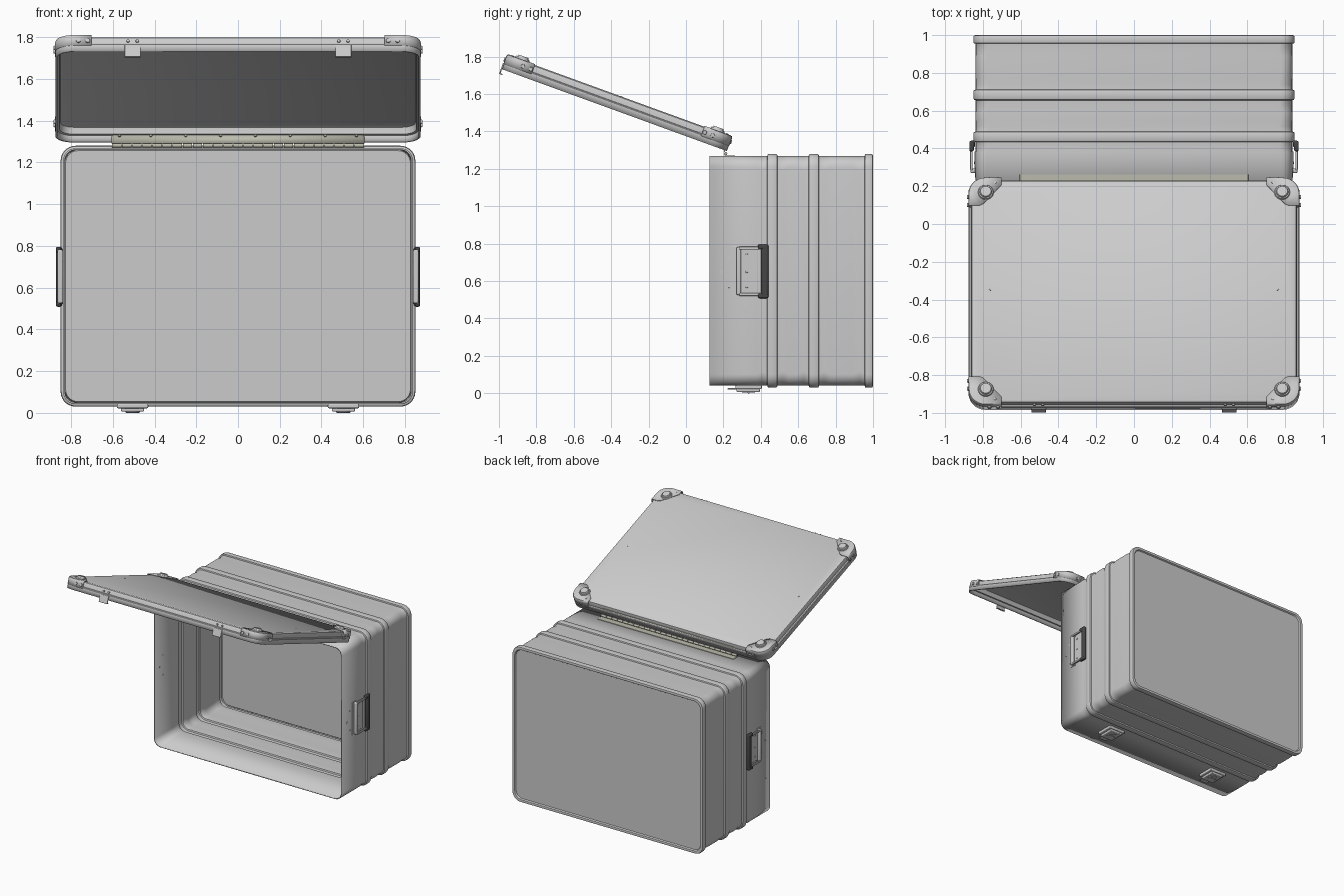
import bpy, bmesh
from math import pi, sin, cos, radians
from mathutils import Matrix, Vector

if "Cube" in bpy.data.objects:
    bpy.data.objects.remove(bpy.data.objects["Cube"])

I = Matrix.Identity(4)
BODY = Matrix.Translation((0, 0, 0.655)) @ Matrix.Rotation(-pi / 2, 4, 'X')      # local z runs to the back
LID = Matrix.Translation((0, -0.355, 1.59)) @ Matrix.Rotation(radians(-20), 4, 'X')  # local z = lid top


def material(name, col):
    m = bpy.data.materials.new(name)
    m.diffuse_color = (*col, 1)
    m.use_nodes = True
    m.node_tree.nodes["Principled BSDF"].inputs["Base Color"].default_value = m.diffuse_color
    return m


DARK = material("dark_rubber", (0.06, 0.06, 0.06))
BRASS = material("hinge_metal", (0.5, 0.5, 0.42))


def finish(name, bm, M=I, mat=None, bevel=0, shell=0):
    bmesh.ops.recalc_face_normals(bm, faces=bm.faces)
    me = bpy.data.meshes.new(name)
    bm.to_mesh(me)
    bm.free()
    ob = bpy.data.objects.new(name, me)
    bpy.context.collection.objects.link(ob)
    ob.matrix_world = M
    if mat:
        me.materials.append(mat)
    if shell:
        mod = ob.modifiers.new("shell", 'SOLIDIFY')
        mod.thickness, mod.offset = shell, -1
    if bevel:
        mod = ob.modifiers.new("bevel", 'BEVEL')
        mod.width, mod.segments = bevel, 3
    return ob


def arc(cx, cy, r, a0, n=7):
    return [(cx + r * cos(a0 + pi / 2 * i / n), cy + r * sin(a0 + pi / 2 * i / n)) for i in range(n + 1)]


def loft(name, hx, hy, sections, M, shell):
    """Sheet through rounded rectangles (offset, height, corner radius); last one is capped."""
    bm = bmesh.new()
    prev = None
    for off, t, r in sections:
        x, y = hx + off - r, hy + off - r
        pts = arc(x, y, r, 0) + arc(-x, y, r, pi / 2) + arc(-x, -y, r, pi) + arc(x, -y, r, 1.5 * pi)
        ring = [bm.verts.new((*p, t)) for p in pts]
        if prev:
            for i in range(len(ring)):
                j = (i + 1) % len(ring)
                bm.faces.new((prev[i], prev[j], ring[j], ring[i]))
        prev = ring
    bm.faces.new(prev)
    return finish(name, bm, M, shell=shell)


def box(name, lo, hi, M=I, mat=None, bevel=0):
    bm = bmesh.new()
    bmesh.ops.create_cube(bm, size=1)
    lo, hi = Vector(lo), Vector(hi)
    for v in bm.verts:
        v.co = Vector([(lo[i] + hi[i]) / 2 + v.co[i] * abs(hi[i] - lo[i]) for i in range(3)])
    return finish(name, bm, M, mat, bevel)


def cylinders(name, items, M=I, mat=None, seg=16):
    """One object from (centre, axis, radius1, radius2, depth)."""
    bm = bmesh.new()
    for c, axis, r1, r2, d in items:
        rot = Vector((0, 0, 1)).rotation_difference(Vector(axis)).to_matrix().to_4x4()
        bmesh.ops.create_cone(bm, cap_ends=True, segments=seg, radius1=r1, radius2=r2, depth=d,
                              matrix=Matrix.Translation(c) @ rot)
    return finish(name, bm, M, mat)


# Case body: ribbed thin shell, open to the front
sections = [(0, 0.125, 0.06), (0, 0.38, 0.06), (0, 0.41, 0.075), (0, 0.434, 0.06)]
for a, b in ((0.434, 0.49), (0.655, 0.712)):
    sections += [(0.009, a + 0.003, 0.07), (0.012, a + 0.01, 0.072), (0.012, b - 0.01, 0.072),
                 (0.009, b - 0.003, 0.07), (0, b, 0.06), (0, b + 0.025, 0.075), (0, b + 0.06, 0.06)]
    if b < 0.6:
        sections += [(0, 0.59, 0.06), (0, 0.63, 0.075), (0, 0.655, 0.06)]
sections += [(0, 0.89, 0.06), (0, 0.93, 0.075), (0, 0.955, 0.06), (0.01, 0.957, 0.07), (0.012, 0.963, 0.072),
             (0.012, 0.99, 0.072), (0.009, 0.998, 0.07), (0, 1.0, 0.065), (-0.01, 0.998, 0.06),
             (-0.016, 0.988, 0.055)]
loft("case_body", 0.838, 0.613, sections, BODY, 0.008)

# Lid: stepped shallow tray, tilted open
HX, HY = 0.875, 0.64
loft("lid", HX, HY, [(0, -0.081, 0.09), (0, -0.046, 0.09), (-0.004, -0.041, 0.086), (-0.013, -0.039, 0.078),
                     (-0.014, -0.016, 0.077), (-0.018, -0.006, 0.073), (-0.028, 0, 0.063)], LID, 0.01)

# Corner plates with folded side flaps
feet, rivets = [], []
for n, (sx, sy) in enumerate(((1, 1), (-1, 1), (-1, -1), (1, -1))):
    bm = bmesh.new()
    ex, ey = HX + 0.002, HY + 0.002
    path = [(ex, ey - 0.16)] + arc(ex - 0.09, ey - 0.09, 0.09, 0) + [(ex - 0.175, ey)]

    def inset(p, d):
        cx, cy = ex - 0.09, ey - 0.09
        v = Vector((max(p[0] - cx, 0), max(p[1] - cy, 0)))
        v = v.normalized() * d
        return p[0] - v.x, p[1] - v.y

    rings = []
    for d, h in ((0, -0.052), (0, -0.008), (0.004, 0.002), (0.012, 0.005)):
        rings.append([bm.verts.new((sx * q[0], sy * q[1], h)) for q in (inset(p, d) for p in path)])
    for a, b in zip(rings, rings[1:]):
        for i in range(len(path) - 1):
            bm.faces.new((a[i], a[i + 1], b[i + 1], b[i]))
    tail = [(ex - 0.175, ey - 0.045), (ex - 0.08, ey - 0.15), (ex - 0.06, ey - 0.16)]
    bm.faces.new(rings[-1] + [bm.verts.new((sx * p[0], sy * p[1], 0.005)) for p in tail])
    finish(f"corner_plate_{n + 1}", bm, LID, shell=0.005)
    # Foot and flap rivets at this corner
    fx, fy = sx * 0.785, sy * 0.555
    feet += [((fx, fy, 0.008), (0, 0, 1), 0.042, 0.038, 0.01), ((fx, fy, 0.016), (0, 0, 1), 0.034, 0.028, 0.014)]
    for k in (0.10, 0.145):
        rivets += [((sx * (HX - 0.002), sy * (HY - k), -0.028), (sx, 0, 0), 0.013, 0.010, 0.02),
                   ((sx * (HX - k - 0.01), sy * (HY - 0.002), -0.028), (0, sy, 0), 0.013, 0.010, 0.02)]
    rivets.append(((sx * (HX - 0.14), sy * (HY - 0.03), 0.005), (0, 0, 1), 0.007, 0.006, 0.006))
for sx in (1, -1):
    rivets.append(((sx * 0.76, 0.01, 0.0), (0, 0, 1), 0.007, 0.006, 0.004))
    # Latch catch on the lid front
    x = sx * 0.505
    box("lid_catch", (x - 0.038, -0.646, -0.11), (x + 0.038, -0.639, -0.05), LID, bevel=0.002)
    box("lid_catch_hook", (x - 0.038, -0.646, -0.11), (x + 0.038, -0.628, -0.104), LID, bevel=0.002)
    for dx in (-0.022, 0.022):
        rivets.append(((x + dx, -0.63, -0.025), (0, -1, 0), 0.008, 0.007, 0.012))
cylinders("lid_feet", feet, LID, seg=28)
cylinders("lid_rivets", rivets, LID)

# Piano hinge: leaf on the case, leaf inside the lid, knuckles
box("hinge_case_leaf", (-0.605, 0.205, 1.267), (0.605, 0.262, 1.272), mat=BRASS, bevel=0.001)
bm = bmesh.new()
leaf = [bm.verts.new((x, 0.626, h)) for x, h in
        ((-0.605, -0.09), (0.605, -0.09), (0.605, -0.055), (0.58, -0.032), (-0.58, -0.032), (-0.605, -0.055))]
bm.faces.new(leaf)
finish("hinge_lid_leaf", bm, LID, BRASS, shell=0.004)
w = 1.21 / 25
cylinders("hinge_knuckles", [((-0.605 + w * (i + 0.5), 0.212, 1.281), (1, 0, 0), 0.009, 0.009, w * 0.92)
                             for i in range(25)], mat=BRASS, seg=12)
cylinders("hinge_screws", [((x * 0.167, 0.624, -0.05), (0, -1, 0), 0.008, 0.006, 0.008)
                           for x in (-3.4, -2.5, -1.5, -0.5, 0.5, 1.5, 2.5, 3.4)], LID, BRASS)

# Side handles: base plate, pivot channel, two arms, rubber grip
for s, side in ((1, "right"), (-1, "left")):
    def hbox(part, x0, x1, y0, y1, z0, z1, mat=None, bevel=0.002):
        box(f"handle_{part}_{side}", (min(s * x0, s * x1), y0, z0), (max(s * x0, s * x1), y1, z1), mat=mat, bevel=bevel)
    hbox("flange", 0.836, 0.842, 0.245, 0.30, 0.522, 0.785)
    hbox("plate", 0.836, 0.844, 0.29, 0.385, 0.535, 0.77)
    hbox("channel", 0.838, 0.866, 0.27, 0.295, 0.525, 0.782, bevel=0.008)
    for z in (0.528, 0.776):
        hbox("arm", 0.855, 0.867, 0.285, 0.415, z - 0.008, z + 0.008, bevel=0.004)
        hbox("grip_end", 0.848, 0.872, 0.385, 0.44, z + (-0.02 if z < 0.6 else -0.006),
             z + (0.006 if z < 0.6 else 0.02), DARK, 0.008)
    hbox("grip", 0.842, 0.872, 0.402, 0.442, 0.508, 0.795, DARK, 0.013)
    cylinders(f"handle_rivets_{side}",
              [((s * 0.842, y, z), (s, 0, 0), 0.008, 0.006, 0.01)
               for y, z in ((0.325, 0.57), (0.325, 0.65), (0.325, 0.74))] +
              [((s * 0.834, y, z), (s, 0, 0), 0.007, 0.006, 0.012)
               for y, z in ((0.19, 0.65), (0.23, 0.57), (0.23, 0.73))])

# Latches under the front edge
for s, side in ((1, "right"), (-1, "left")):
    x = s * 0.505
    box(f"latch_plate_{side}", (x - 0.075, 0.265, 0.022), (x + 0.075, 0.405, 0.044), bevel=0.006)
    box(f"latch_rim_{side}", (x - 0.055, 0.27, 0.006), (x + 0.055, 0.395, 0.024), bevel=0.006)
    cylinders(f"latch_turn_disc_{side}", [((x, 0.335, 0.006), (0, 0, -1), 0.036, 0.034, 0.006)], seg=24)
    box(f"latch_turn_key_{side}", (x - 0.032, 0.33, 0), (x + 0.032, 0.34, 0.006), bevel=0.001)
    box(f"latch_tongue_{side}", (x - 0.035, 0.222, 0.019), (x + 0.035, 0.28, 0.027), bevel=0.003)

# Smooth shading with sharp edges kept
bpy.ops.object.select_all(action='SELECT')
bpy.context.view_layer.objects.active = bpy.context.selected_objects[0]
bpy.ops.object.shade_smooth_by_angle(angle=radians(35))
